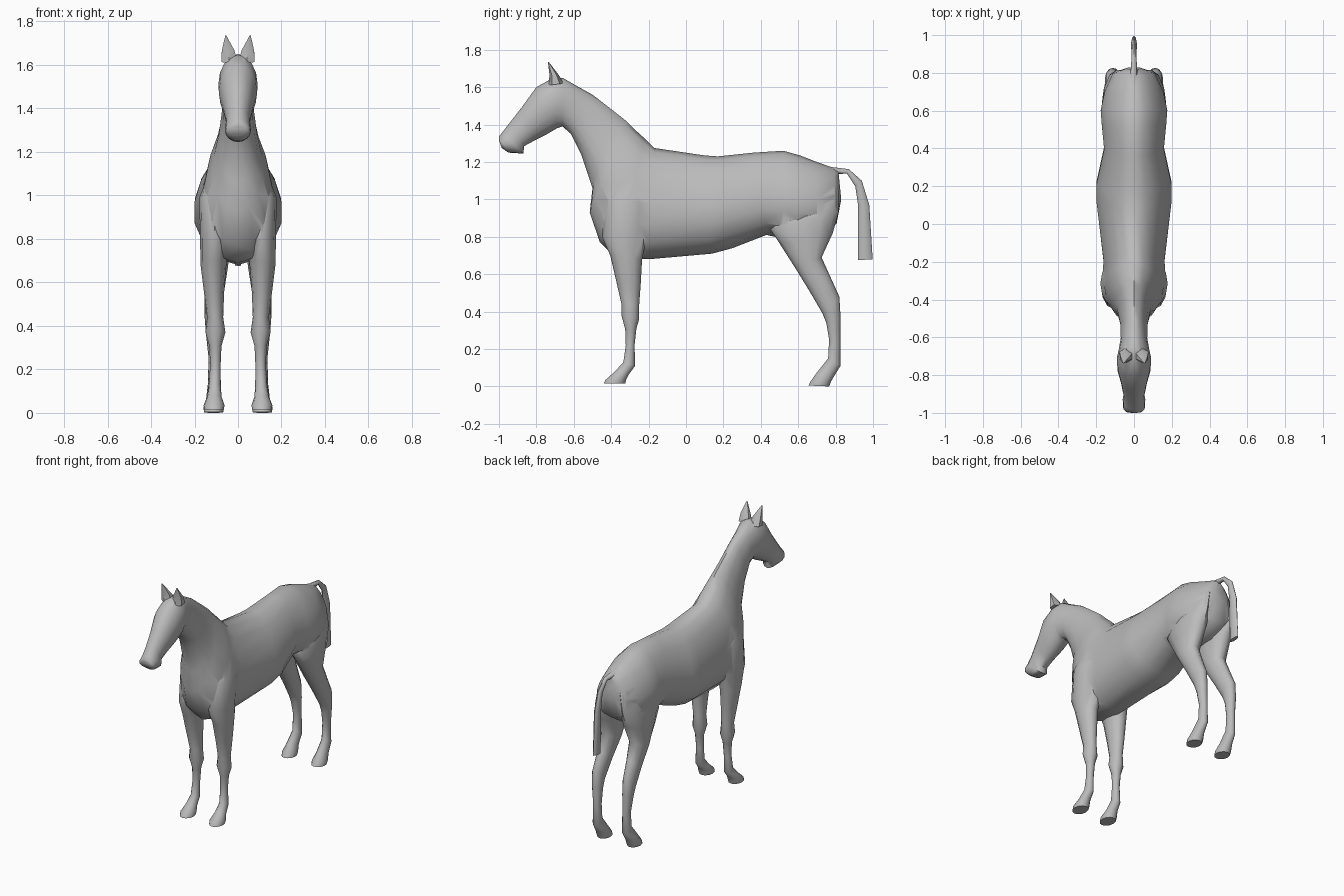
import bpy, bmesh, math
from mathutils import Vector

coat = bpy.data.materials.new("grey coat")
coat.diffuse_color = (0.5, 0.5, 0.5, 1)


def smooth(ob, angle=50):
    bpy.ops.object.select_all(action='DESELECT')
    ob.select_set(True)
    bpy.context.view_layer.objects.active = ob
    bpy.ops.object.shade_smooth_by_angle(angle=math.radians(angle))


def loft(name, rings, sides=12, side=1, pear=False):
    """Skin a tube through rings given as (y1, z1, y2, z2, half_width, x_centre):
    the two points are the ring's ends in the side plane."""
    bm = bmesh.new()
    loops = []
    for y1, z1, y2, z2, hw, *xc in rings:
        a, b = Vector((0, y1, z1)), Vector((0, y2, z2))
        mid, half = (a + b) / 2, (a - b) / 2
        # the trunk is wider below than above, fading out along the neck
        skew = min(0.22, max(0, (mid.y + 0.62) * 1.2)) if pear else 0
        loop = []
        for i in range(sides):
            t = 2 * math.pi * i / sides
            p = mid + half * math.cos(t)
            p.x = side * sum(xc) + hw * math.sin(t) * (1 - skew * math.cos(t))
            loop.append(bm.verts.new(p))
        loops.append(loop)
    for l0, l1 in zip(loops, loops[1:]):
        for i in range(sides):
            j = (i + 1) % sides
            bm.faces.new((l0[i], l0[j], l1[j], l1[i]))
    bm.faces.new(loops[0])
    bm.faces.new(loops[-1])
    bmesh.ops.recalc_face_normals(bm, faces=bm.faces)
    mesh = bpy.data.meshes.new(name)
    bm.to_mesh(mesh)
    bm.free()
    mesh.materials.append(coat)
    ob = bpy.data.objects.new(name, mesh)
    bpy.context.collection.objects.link(ob)
    smooth(ob)
    return ob


def pair(name, rings, sides=12):
    """Build a part on both sides of the body."""
    return [loft(f"{word}_{name}", rings, sides, s)
            for word, s in (("right", 1), ("left", -1))]


# Trunk, neck and head, from the rump to the muzzle
trunk = [
    (0.815, 1.15, 0.83, 1.00, 0.04),
    (0.79, 1.168, 0.805, 0.87, 0.112),
    (0.70, 1.20, 0.70, 0.80, 0.155),
    (0.61, 1.235, 0.60, 0.79, 0.176),
    (0.52, 1.26, 0.52, 0.79, 0.17),
    (0.36, 1.25, 0.43, 0.81, 0.158),
    (0.17, 1.23, 0.25, 0.74, 0.198),
    (0.10, 1.235, 0.14, 0.71, 0.199),
    (-0.17, 1.275, -0.20, 0.68, 0.162),
    (-0.22, 1.325, -0.38, 0.69, 0.165),
    (-0.27, 1.37, -0.46, 0.77, 0.15),
]
neck = [
    (-0.32, 1.42, -0.515, 0.93, 0.112),
    (-0.39, 1.475, -0.50, 1.06, 0.09),
    (-0.50, 1.56, -0.56, 1.24, 0.072),
    (-0.59, 1.61, -0.615, 1.35, 0.07),
]
head = [
    (-0.66, 1.65, -0.66, 1.39, 0.08),
    (-0.72, 1.645, -0.69, 1.38, 0.09),
    (-0.80, 1.60, -0.75, 1.345, 0.088),
    (-0.88, 1.49, -0.81, 1.315, 0.068),
    (-0.95, 1.40, -0.865, 1.285, 0.055),
    (-0.985, 1.355, -0.87, 1.245, 0.06),
    (-1.0, 1.335, -0.95, 1.25, 0.057),
    (-1.0, 1.315, -0.985, 1.275, 0.045),
]
body = loft("body", trunk + neck + head, sides=16, pear=True)

# Ears
ears = pair("ear", [
    (-0.735, 1.61, -0.655, 1.62, 0.042, 0.04),
    (-0.73, 1.665, -0.68, 1.665, 0.034, 0.045),
    (-0.738, 1.735, -0.734, 1.735, 0.003, 0.056),
], sides=6)

# Front legs, from the shoulder down
front_legs = pair("front_leg", [
    (-0.36, 1.13, -0.22, 1.13, 0.03, 0.09),
    (-0.43, 0.99, -0.20, 0.99, 0.07, 0.108),
    (-0.45, 0.80, -0.21, 0.80, 0.066, 0.108),
    (-0.405, 0.70, -0.235, 0.675, 0.06, 0.113),
    (-0.37, 0.55, -0.242, 0.55, 0.046, 0.11),
    (-0.345, 0.44, -0.25, 0.44, 0.037, 0.105),
    (-0.345, 0.38, -0.25, 0.36, 0.046, 0.104),
    (-0.325, 0.305, -0.265, 0.31, 0.028, 0.104),
    (-0.322, 0.22, -0.275, 0.22, 0.024, 0.104),
    (-0.335, 0.13, -0.272, 0.11, 0.028, 0.107),
    (-0.38, 0.08, -0.305, 0.065, 0.034, 0.109),
    (-0.43, 0.035, -0.32, 0.035, 0.048, 0.11),
    (-0.44, 0.015, -0.325, 0.015, 0.045, 0.11),
])

# Hind legs, from the haunch down
hind_legs = pair("hind_leg", [
    (0.54, 1.10, 0.76, 1.11, 0.03, 0.06),
    (0.49, 0.98, 0.815, 1.05, 0.062, 0.075),
    (0.45, 0.84, 0.815, 0.93, 0.074, 0.093),
    (0.50, 0.765, 0.785, 0.82, 0.07, 0.10),
    (0.58, 0.64, 0.725, 0.69, 0.058, 0.105),
    (0.66, 0.51, 0.77, 0.59, 0.045, 0.11),
    (0.73, 0.39, 0.82, 0.48, 0.038, 0.115),
    (0.75, 0.34, 0.826, 0.38, 0.033, 0.114),
    (0.765, 0.25, 0.825, 0.25, 0.025, 0.11),
    (0.76, 0.15, 0.826, 0.11, 0.029, 0.11),
    (0.70, 0.075, 0.795, 0.06, 0.034, 0.112),
    (0.665, 0.025, 0.775, 0.025, 0.047, 0.112),
    (0.655, 0.005, 0.765, 0.0, 0.044, 0.112),
])

# Tail
tail = loft("tail", [
    (0.76, 1.175, 0.79, 1.135, 0.02),
    (0.87, 1.162, 0.86, 1.138, 0.014),
    (0.94, 1.10, 0.905, 1.07, 0.014),
    (0.98, 0.97, 0.92, 0.97, 0.017),
    (0.998, 0.68, 0.92, 0.675, 0.014),
], sides=8)

# Fuse the limbs into the body so no hidden surfaces remain
for part in ears + front_legs + hind_legs + [tail]:
    bpy.ops.object.select_all(action='DESELECT')
    body.select_set(True)
    bpy.context.view_layer.objects.active = body
    mod = body.modifiers.new("union", 'BOOLEAN')
    mod.operation, mod.solver, mod.object = 'UNION', 'EXACT', part
    bpy.ops.object.modifier_apply(modifier=mod.name)
    bpy.data.objects.remove(part)
smooth(body)
body.name = "horse_body"
